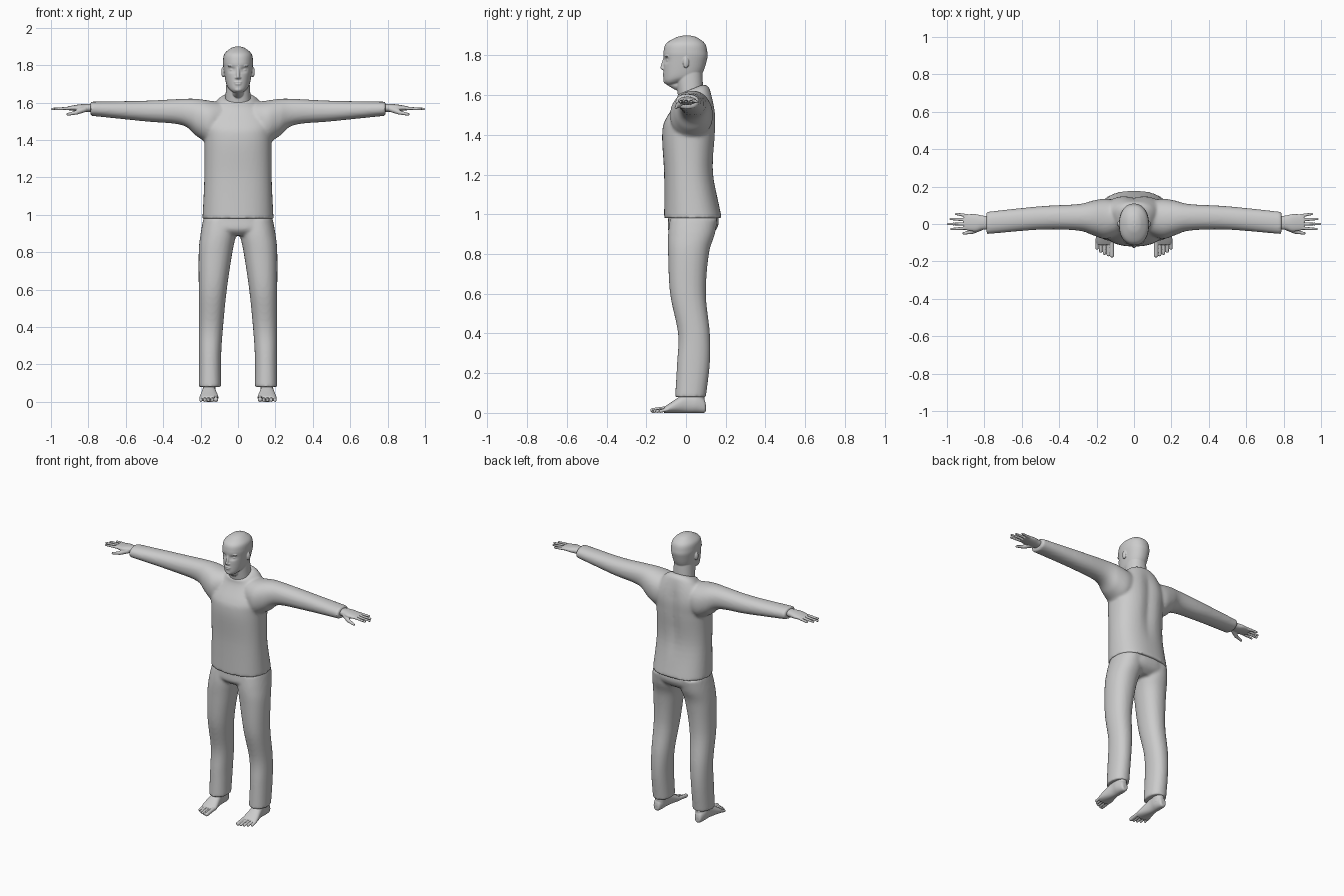
import bpy
import bmesh
import math
from mathutils import Vector, Matrix

cube = bpy.data.objects.get("Cube")
if cube:
    bpy.data.objects.remove(cube, do_unlink=True)

GREY = (0.6, 0.6, 0.6, 1)
grey = bpy.data.materials.new("plain grey")
grey.use_nodes = True
grey.diffuse_color = GREY
for node in grey.node_tree.nodes:
    if node.type == "BSDF_PRINCIPLED":
        node.inputs["Base Color"].default_value = GREY


def spline(rings, steps=6):
    """Smoothly interpolate the ring measurements."""
    result = []
    last = len(rings) - 1
    for index in range(last):
        before, start = rings[max(index - 1, 0)], rings[index]
        end, after = rings[index + 1], rings[min(index + 2, last)]
        for step in range(steps):
            t = step / steps
            ring = []
            for a, b, c, d in zip(before, start, end, after):
                curve = 2 * a - 5 * b + 4 * c - d + t * (3 * (b - c) + d - a)
                ring.append(b + t * (c - a + t * curve) / 2)
            result.append(ring)
    result.append(rings[last])
    return result


def rounded(low, high, amount, power):
    """Place a point of a unit circle between two limits, slightly squared."""
    reach = math.copysign(abs(amount) ** (2 / power), amount)
    return (low + high) / 2 + (high - low) / 2 * reach


def loft(bm, axis, rings, side=1, power=2.2, sides=48):
    """Rings are (position, low, high, low, high) across the two other axes."""
    loops = []
    for along, low_a, high_a, low_b, high_b in spline(rings):
        loop = []
        for k in range(sides):
            angle = math.tau * k / sides
            point = [rounded(low_a, high_a, math.cos(angle), power),
                     rounded(low_b, high_b, math.sin(angle), power)]
            point.insert("xyz".index(axis), along)
            point[0] *= side
            loop.append(bm.verts.new(point))
        loops.append(loop)
    for lower, upper in zip(loops, loops[1:]):
        for k in range(sides):
            n = (k + 1) % sides
            bm.faces.new((lower[k], lower[n], upper[n], upper[k]))
    bm.faces.new(loops[0])
    bm.faces.new(loops[-1])


def symmetric(rows):
    """Turn (height, half width, front, back) rows into full rings."""
    return [(height, -half, half, front, back) for height, half, front, back in rows]


def blob(bm, centre, size):
    matrix = Matrix.Translation(centre) @ Matrix.Diagonal((*size, 1))
    bmesh.ops.create_uvsphere(bm, u_segments=16, v_segments=10, radius=1, matrix=matrix)


def chain(bm, start, end, start_radius, end_radius, count=12):
    """A rounded, tapering digit made of overlapping balls."""
    for index in range(count):
        t = index / (count - 1)
        radius = start_radius + (end_radius - start_radius) * t
        blob(bm, Vector(start).lerp(Vector(end), t), (radius, radius, radius))


def clamp(value):
    return max(0, min(1, value))


def finish(name, bm, voxel, smooth, mirror=False):
    """Fuse the overlapping volumes of one part into a single smooth skin."""
    bmesh.ops.recalc_face_normals(bm, faces=bm.faces[:])
    mesh = bpy.data.meshes.new(name)
    bm.to_mesh(mesh)
    bm.free()
    mesh.materials.append(grey)
    obj = bpy.data.objects.new(name, mesh)
    bpy.context.collection.objects.link(obj)
    if mirror:
        obj.modifiers.new("Mirror", "MIRROR").use_mirror_merge = False
    fuse = obj.modifiers.new("Fuse", "REMESH")
    fuse.mode = "VOXEL"
    fuse.voxel_size = voxel
    fuse.use_smooth_shade = True
    relax = obj.modifiers.new("Relax", "SMOOTH")
    relax.factor = 0.5
    relax.iterations = smooth


# Shirt body
shirt = bmesh.new()
loft(shirt, "z", symmetric([
    (.98, .19, -.11, .18), (1.2, .18, -.11, .14), (1.4, .18, -.12, .15),
    (1.5, .185, -.1, .15), (1.6, .12, -.05, .12), (1.635, .08, -.045, .09)]), power=2.4)
for vert in shirt.verts:
    x, y, z = vert.co
    # Spine groove between the shoulder blades
    if y > 0.05:
        fade = clamp((z - 1.1) * 5) * clamp((1.6 - z) * 10)
        vert.co.y -= 0.014 * fade * math.exp(-(x * 28) ** 2)
    # Collar rises towards the nape
    vert.co.z += 0.4 * (y - 0.04) * clamp((z - 1.45) * 6)
# Sleeves
for side in (1, -1):
    loft(shirt, "x", [
        (.07, -.05, .12, 1.42, 1.6), (.15, -.08, .135, 1.385, 1.61),
        (.22, -.06, .125, 1.42, 1.62), (.3, -.035, .106, 1.48, 1.62),
        (.5, -.03, .095, 1.5, 1.61), (.79, -.055, .065, 1.53, 1.605)], side)
finish("shirt", shirt, 0.009, 5)

# Trouser seat
trousers = bmesh.new()
loft(trousers, "z", symmetric([
    (.89, .1, -.06, .11), (.92, .185, -.09, .15),
    (.97, .185, -.09, .165), (1.04, .165, -.085, .14)]), power=2.4)
# Trouser legs
for side in (1, -1):
    loft(trousers, "z", [
        (.98, .01, .185, -.08, .16), (.9, .01, .2, -.09, .145), (.8, .03, .21, -.09, .115),
        (.6, .06, .21, -.08, .1), (.4, .08, .21, -.04, .12),
        (.25, .09, .21, -.045, .12), (.08, .09, .21, -.055, .1)], side)
finish("trousers", trousers, 0.009, 4)

# Bare feet with ankles
feet = bmesh.new()
loft(feet, "y", [
    (.1, .14, .17, .01, .04), (.09, .13, .18, 0, .07), (.05, .12, .19, 0, .1),
    (0, .12, .19, 0, .1), (-.08, .105, .205, 0, .05), (-.11, .11, .2, 0, .03)])
loft(feet, "z", [(.04, .12, .185, .01, .095), (.16, .12, .18, 0, .09)])
# Toes shorten and thin from the inner side outwards
for toe in range(5):
    x = 0.118 + 0.02 * toe
    radius = 0.0085 if toe else 0.0125
    tip = -0.167 + 0.0024 * toe * toe
    chain(feet, (x, -.09, radius + .01), (x, tip, radius), radius, radius)
finish("feet", feet, 0.0025, 2, mirror=True)

# Palms and wrists
hands = bmesh.new()
loft(hands, "x", [
    (.76, -.03, .04, 1.55, 1.593), (.81, -.03, .045, 1.55, 1.593),
    (.85, -.04, .053, 1.553, 1.59), (.91, -.03, .05, 1.56, 1.58)])
# Fingers fan out slightly
for offset, tip in ((2, .95), (1, .98), (0, .993), (-1, .976)):
    chain(hands, (.89, offset * .022, 1.57), (tip, offset * .027, 1.566), .0095, .007)
# Thumb
knuckle = (.865, -.042, 1.547)
chain(hands, (.82, -.02, 1.565), knuckle, .016, .012)
chain(hands, knuckle, (.91, -.05, 1.537), .011, .0075)
finish("hands", hands, 0.003, 2, mirror=True)

# Skull and face
head = bmesh.new()
loft(head, "z", symmetric([
    (1.655, .026, -.1, -.05), (1.67, .045, -.11, 0), (1.7, .063, -.113, .075),
    (1.78, .077, -.113, .106), (1.82, .08, -.113, .107), (1.86, .073, -.1, .095),
    (1.89, .04, -.05, .056), (1.9, .012, -.012, .02)]))
# Hollow eye sockets
for vert in head.verts:
    if vert.co.y < -0.04:
        across, up = (abs(vert.co.x) - .032) * 55, (vert.co.z - 1.776) * 75
        vert.co.y += 0.012 * math.exp(-across ** 2 - up ** 2)
# Neck and jaw underside
loft(head, "z", symmetric([
    (1.56, .07, -.035, .085), (1.63, .067, -.045, .086), (1.74, .06, -.06, .08)]))
chain(head, (0, -.085, 1.668), (0, -.045, 1.655), .02, .03)
# Nose, lips and chin
chain(head, (0, -.107, 1.785), (0, -.12, 1.738), .008, .0095)
blob(head, (0, -.112, 1.733), (.017, .012, .008))
blob(head, (0, -.109, 1.709), (.023, .009, .005))
blob(head, (0, -.108, 1.699), (.02, .01, .006))
blob(head, (0, -.1, 1.671), (.022, .014, .014))
# Eyes, brows and ears
for side in (1, -1):
    blob(head, (side * .032, -.086, 1.775), (.014, .013, .01))
    blob(head, (side * .033, -.095, 1.796), (.024, .011, .006))
    blob(head, (side * .08, 0, 1.763), (.01, .015, .028))
finish("head", head, 0.0035, 3)
